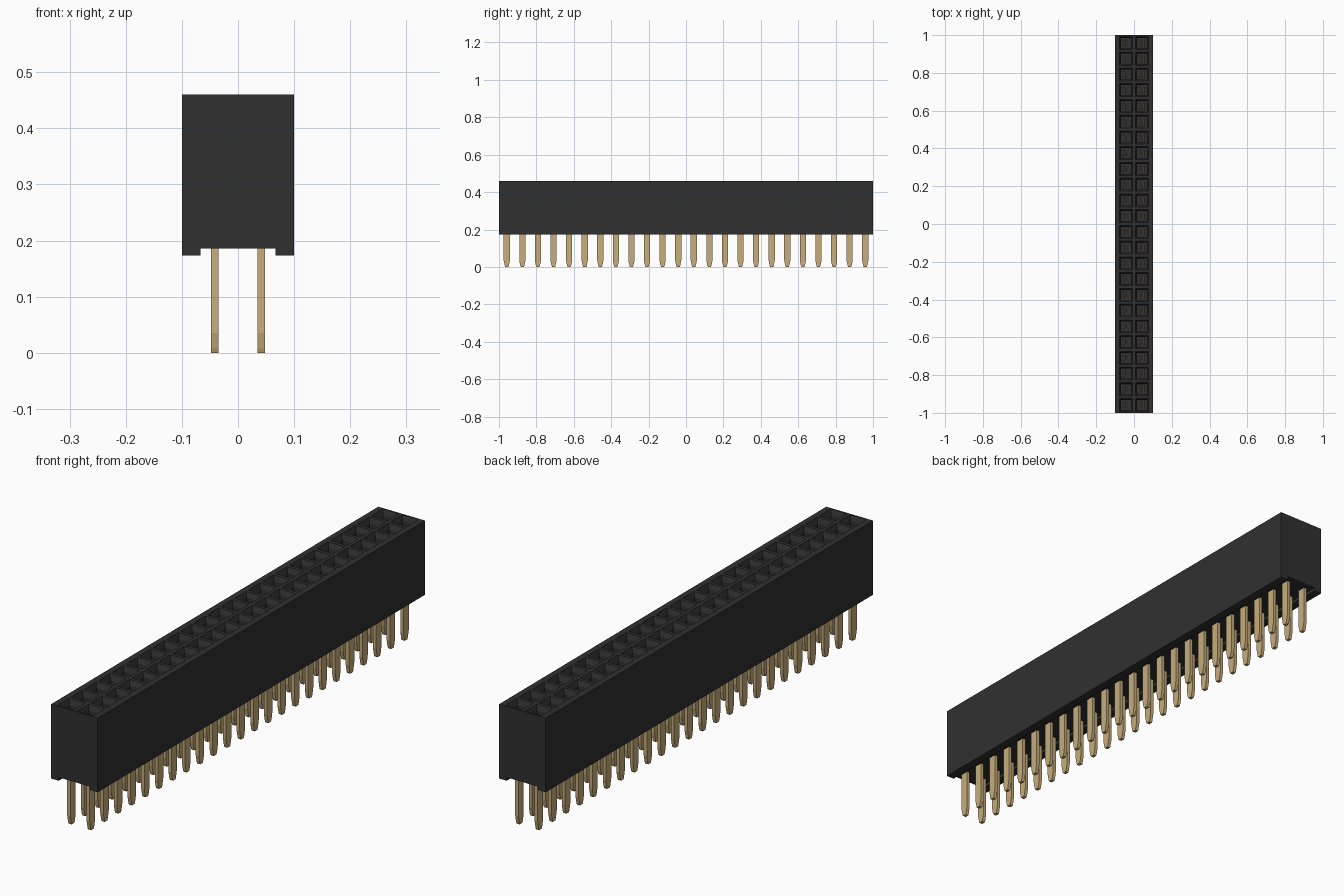
import bpy
import bmesh

cube = bpy.data.objects.get("Cube")
if cube:
    bpy.data.objects.remove(cube, do_unlink=True)

ROWS = 24
PITCH = 2 / ROWS
COLUMN_X = 0.0415
TOP, BASE, CHANNEL = 0.46, 0.173, 0.186


def material(name, rgb):
    mat = bpy.data.materials.new(name)
    mat.use_nodes = True
    mat.diffuse_color = (*rgb, 1)
    mat.node_tree.nodes["Principled BSDF"].inputs["Base Color"].default_value = (*rgb, 1)
    return mat


black = material("black plastic", (0.03, 0.03, 0.03))
gold = material("gold metal", (0.57, 0.42, 0.2))


def finish(bm, name, mat):
    mesh = bpy.data.meshes.new(name)
    bm.to_mesh(mesh)
    bm.free()
    mesh.materials.append(mat)
    obj = bpy.data.objects.new(name, mesh)
    bpy.context.collection.objects.link(obj)
    return obj


def loft(bm, rings):
    """Skin matching rings of points and cap both ends."""
    loops = [[bm.verts.new(p) for p in ring] for ring in rings]
    for a, b in zip(loops, loops[1:]):
        for i in range(len(a)):
            j = (i + 1) % len(a)
            bm.faces.new((a[i], a[j], b[j], b[i]))
    bm.faces.new(loops[0])
    bm.faces.new(loops[-1])


def ring(x, y, z, hx, hy):
    return [(x - hx, y - hy, z), (x + hx, y - hy, z),
            (x + hx, y + hy, z), (x - hx, y + hy, z)]


# Housing: channelled profile swept along y, one segment per socket row
half = [(0, TOP), (PITCH, TOP), (0.1, TOP), (0.1, BASE), (0.067, BASE), (0.067, CHANNEL)]
profile = half + [(-x, z) for x, z in reversed(half[1:])]
bm = bmesh.new()
loft(bm, [[(x, -1 + i * PITCH, z) for x, z in profile] for i in range(ROWS + 1)])
bmesh.ops.recalc_face_normals(bm, faces=bm.faces)

# Sockets: flat rim, funnel, then a deep shaft
cells = [f for f in bm.faces
         if f.normal.z > 0.9 and abs(f.calc_center_median().x) < 0.06]
for thickness, depth in ((0.01, 0), (0.011, -0.02), (0.0005, -0.23)):
    bmesh.ops.inset_individual(bm, faces=cells, thickness=thickness, depth=depth)
finish(bm, "housing", black)

# Pins with tapered tips, and a pair of spring leaves in each socket
pins, leaves = bmesh.new(), bmesh.new()
PIN_STEPS = ((0, 0.008), (0.008, 0.011), (0.035, 0.0165), (0.2, 0.0165))
for row in range(ROWS):
    y = -1 + (row + 0.5) * PITCH
    for x in (-COLUMN_X, COLUMN_X):
        loft(pins, [ring(x, y, z, 0.0067, hy) for z, hy in PIN_STEPS])
        for side in (-1, 1):
            loft(leaves, [ring(x + side * off, y, z, 0.002, 0.015)
                          for z, off in ((0.2, 0.012), (0.35, 0.006), (0.38, 0.01))])
for bm, name in ((pins, "solder_pins"), (leaves, "socket_contacts")):
    bmesh.ops.recalc_face_normals(bm, faces=bm.faces)
    finish(bm, name, gold)
